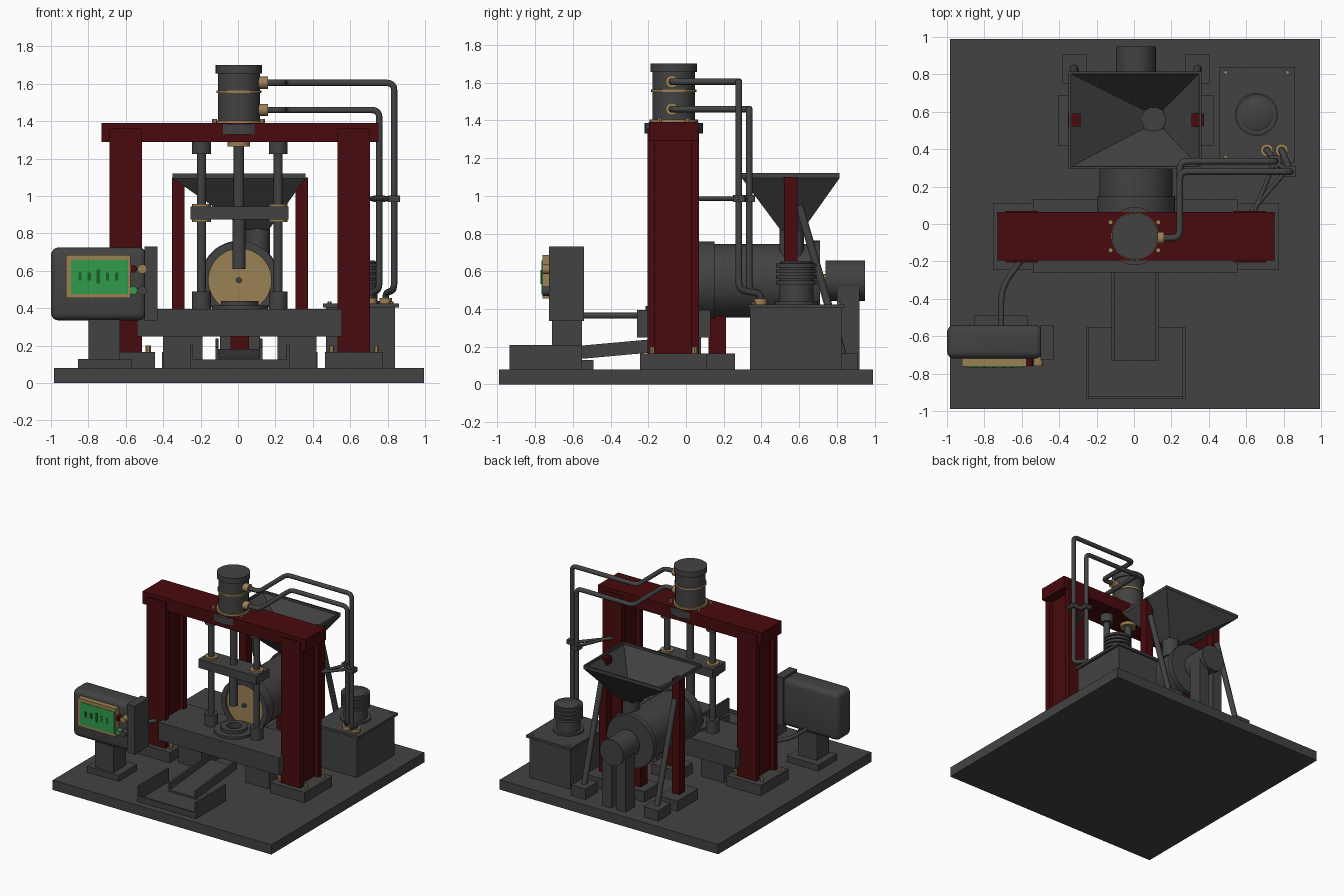
import bpy, bmesh, math
from mathutils import Vector, Matrix

if "Cube" in bpy.data.objects:
    bpy.data.objects.remove(bpy.data.objects["Cube"])


def material(name, rgb):
    m = bpy.data.materials.new(name)
    m.use_nodes = True
    m.diffuse_color = (*rgb, 1)
    m.node_tree.nodes["Principled BSDF"].inputs["Base Color"].default_value = (*rgb, 1)
    return m


GREY = material("dark grey steel", (0.055, 0.055, 0.055))
RED = material("dark red paint", (0.065, 0.003, 0.004))
BRASS = material("brass", (0.33, 0.22, 0.09))
GREEN = material("screen green", (0.03, 0.33, 0.07))
DARKGREEN = material("deep green", (0.01, 0.12, 0.025))


def finish(name, bm, mat, smooth=False):
    bmesh.ops.recalc_face_normals(bm, faces=bm.faces)
    me = bpy.data.meshes.new(name)
    bm.to_mesh(me)
    bm.free()
    me.materials.append(mat)
    ob = bpy.data.objects.new(name, me)
    bpy.context.collection.objects.link(ob)
    if smooth:
        bpy.ops.object.select_all(action="DESELECT")
        ob.select_set(True)
        bpy.context.view_layer.objects.active = ob
        bpy.ops.object.shade_smooth_by_angle(angle=math.radians(35))
    return ob


def box(name, x, y, z, mat=GREY, bevel=0):
    """Box from (min, max) pairs."""
    bm = bmesh.new()
    size = [b - a for a, b in (x, y, z)]
    mid = [(a + b) / 2 for a, b in (x, y, z)]
    bmesh.ops.create_cube(bm, size=1, matrix=Matrix.Translation(mid) @ Matrix.Diagonal((*size, 1)))
    if bevel:
        bmesh.ops.bevel(bm, geom=bm.edges[:], offset=bevel, segments=4, profile=0.5, affect="EDGES")
    return finish(name, bm, mat, bool(bevel))


def lathe(name, profile, loc, mat=GREY, axis="Z", n=40, closed=False):
    """Revolve (radius, height) points about an axis; closed makes a ring."""
    bm = bmesh.new()
    rings = []
    for r, h in profile:
        ring = []
        for i in range(n):
            a = math.tau * i / n
            p = (r * math.cos(a), r * math.sin(a), h)
            ring.append(bm.verts.new({"Z": p, "Y": (p[0], h, p[1]), "X": (h, p[0], p[1])}[axis]))
        rings.append(ring)
    pairs = list(zip(rings, rings[1:])) + ([(rings[-1], rings[0])] if closed else [])
    for a, b in pairs:
        for i in range(n):
            j = (i + 1) % n
            bm.faces.new((a[i], a[j], b[j], b[i]))
    if not closed:
        bm.faces.new(rings[0])
        bm.faces.new(rings[-1])
    bmesh.ops.translate(bm, verts=bm.verts, vec=loc)
    return finish(name, bm, mat, True)


def cyl(name, loc, r, h0, h1, mat=GREY, axis="Z", n=32):
    return lathe(name, [(r, h0), (r, h1)], loc, mat, axis, n)


def pipe(name, points, r, mat=GREY, fillet=0.04):
    """Round tube along a path with rounded corners."""
    pts = [Vector(p) for p in points]
    path = [pts[0]]
    for a, b, c in zip(pts, pts[1:], pts[2:]):
        f = min(fillet, (a - b).length * 0.45, (c - b).length * 0.45)
        s, e = b + (a - b).normalized() * f, b + (c - b).normalized() * f
        path += [s.lerp(b, t).lerp(b.lerp(e, t), t) for t in (0, 0.25, 0.5, 0.75, 1)]
    path.append(pts[-1])
    cu = bpy.data.curves.new(name, "CURVE")
    cu.dimensions = "3D"
    cu.bevel_depth, cu.bevel_resolution, cu.use_fill_caps = r, 3, True
    sp = cu.splines.new("POLY")
    sp.points.add(len(path) - 1)
    for q, p in zip(sp.points, path):
        q.co = (*p, 1)
    sp.use_smooth = True
    cu.materials.append(mat)
    ob = bpy.data.objects.new(name, cu)
    bpy.context.collection.objects.link(ob)


C, PY = 0.01, -0.065   # press centre line
F = 0.08               # floor level
box("base_plate", (-0.985, 0.995), (-0.99, 0.99), (0, F))

# Press frame: two H columns on bolted feet, joined by a beam
for side, s in (("right", -1), ("left", 1)):
    x = C + s * 0.61
    box(side + "_column_foot", (x - 0.155, x + 0.155), (-0.245, 0.11), (F, 0.165))
    box(side + "_column_web", (x - 0.05, x + 0.05), (-0.17, 0.03), (0.165, 1.3), RED)
    for part, y in (("front", (-0.205, -0.165)), ("back", (0.03, 0.07))):
        box(f"{side}_column_{part}_flange", (x - 0.087, x + 0.087), y, (0.165, 1.36), RED)
    for bx in (-0.12, 0.12):
        for by in (-0.18, 0.045):
            cyl(side + "_foot_bolt", (x + bx, by, 0), 0.014, 0.165, 0.2, BRASS, n=6)
box("top_beam", (-0.73, 0.75), (-0.195, 0.065), (1.29, 1.39), RED)

# Press table, legs and die
box("press_table", (-0.54, 0.555), (-0.26, 0.13), (0.25, 0.395))
for side, s in (("right", -1), ("left", 1)):
    x = C + s * 0.305
    box(side + "_table_leg", (x - 0.105, x + 0.105), (-0.2, 0.08), (F, 0.25))
lathe("die_ring", [(0.15, 0), (0.15, 0.02), (0.1, 0.02), (0.1, 0.045), (0.055, 0.045), (0.055, 0)],
      (C, PY, 0.395), closed=True)

# Guide rods, crosshead and ram
box("crosshead", (-0.255, 0.27), (PY - 0.085, PY + 0.085), (0.875, 0.945))
for side, x in (("right", C - 0.205), ("left", C + 0.205)):
    cyl(side + "_guide_rod", (x, PY, 0), 0.024, 0.39, 1.29)
    for part, z, m in (("lower_socket", (0.39, 0.49), GREY), ("upper_socket", (1.225, 1.29), GREY),
                       ("lower_bushing", (0.86, 0.876), BRASS), ("upper_bushing", (0.944, 0.958), BRASS)):
        cyl(f"{side}_{part}", (x, PY, 0), 0.05, *z, m)
cyl("ram_rod", (C - 0.005, PY, 0), 0.028, 0.9, 1.29)
cyl("ram_punch", (C - 0.005, PY, 0), 0.035, 0.61, 0.9)
cyl("ram_gland", (C - 0.005, PY, 0), 0.06, 1.265, 1.295, BRASS)

# Hydraulic cylinder on the beam
cyl("cylinder_mount", (0.005, PY, 0), 0.155, 1.33, 1.385)
cyl("cylinder_flange", (0.005, PY, 0), 0.128, 1.385, 1.405, BRASS)
lathe("cylinder_body", [(0.113, 1.4), (0.113, 1.655), (0.124, 1.655), (0.124, 1.7)], (0.005, PY, 0))
cyl("cylinder_band", (0.005, PY, 0), 0.12, 1.55, 1.563, BRASS)
for bx in (-0.125, 0.13):
    for by in (-0.14, 0.01):
        cyl("cylinder_bolt", (bx, by, 0), 0.014, 1.385, 1.412, BRASS, n=6)

# Hydraulic pipes from cylinder ports to the tank
for name, z, x, y, tx in (("upper", 1.605, 0.835, 0.28, 0.79), ("lower", 1.46, 0.755, 0.335, 0.71)):
    cyl(name + "_port", (0, PY - 0.01, z), 0.033, 0.1, 0.16, BRASS, "X", 24)
    pipe(name + "_pipe", [(0.15, PY - 0.01, z), (0.245, PY - 0.01, z), (0.245, y, z), (x, y, z),
                          (x, y, 0.5), (tx, 0.395, 0.48), (tx, 0.395, 0.42)], 0.018)
    cyl(name + "_tank_fitting", (tx, 0.395, 0), 0.034, 0.425, 0.455, BRASS)
    box(name + "_pipe_clamp", (x - 0.03, x + 0.03), (y - 0.03, y + 0.03), (0.968, 1.003))
pipe("pipe_bracket_long", [(0.62, 0.06, 0.985), (0.82, 0.29, 0.985)], 0.012)
pipe("pipe_bracket_short", [(0.64, 0.06, 0.985), (0.755, 0.335, 0.985)], 0.012)
pipe("pipe_clamp_bar", [(0.72, 0.35, 0.985), (0.86, 0.265, 0.985)], 0.015)

# Hydraulic tank with ribbed motor
box("tank_body", (0.47, 0.84), (0.34, 0.825), (F, 0.405))
box("tank_lid", (0.455, 0.86), (0.33, 0.84), (0.405, 0.425))
for bx, by in ((0.49, 0.81), (0.82, 0.81), (0.49, 0.36), (0.82, 0.36)):
    cyl("tank_lid_bolt", (bx, by, 0), 0.011, 0.425, 0.437, BRASS, n=6)
ribs = [(0.115, 0.425), (0.115, 0.44), (0.09, 0.44)]
for i in range(4):
    z = 0.53 + i * 0.03
    ribs += [(0.09, z), (0.108, z), (0.108, z + 0.02), (0.09, z + 0.02)]
lathe("pump_motor", ribs + [(0.09, 0.645), (0.075, 0.655)], (0.655, 0.585, 0))

# Mixing barrel along the depth, with brass front door
BZ = 0.55
lathe("barrel_front_ring", [(0.208, 0.065), (0.208, 0.15), (0.168, 0.15), (0.168, 0.065)],
      (C, 0, BZ), axis="Y", n=48, closed=True)
cyl("barrel_door", (C, 0, BZ), 0.17, 0.08, 0.14, BRASS, "Y", 48)
cyl("door_hub", (C - 0.005, 0, BZ), 0.016, 0.06, 0.09, GREY, "Y", 16)
lathe("barrel_body", [(0.195, 0.145), (0.195, 0.67), (0.212, 0.67), (0.212, 0.71)], (C, 0, BZ), axis="Y", n=48)
cyl("drive_shaft", (C, 0, BZ), 0.035, 0.7, 0.76, BRASS, "Y")
cyl("drive_motor", (C, 0, BZ), 0.107, 0.74, 0.95, GREY, "Y")
for side, x in (("right", (-0.097, -0.012)), ("left", (0.032, 0.117))):
    box(side + "_motor_leg", x, (0.8, 0.92), (F, BZ - 0.03))
for part, y in (("front", 0.165), ("rear", 0.6)):
    box(part + "_barrel_foot", (-0.11, 0.13), (y - 0.095, y + 0.095), (F, 0.165))
    box(part + "_barrel_support", (-0.04, 0.06), (y - 0.047, y + 0.047), (0.165, 0.38), RED)

# Hopper: open funnel with a vertical rim
bm = bmesh.new()
levels = (((-0.35, 0.36), (0.295, 0.815), 1.12), ((-0.35, 0.36), (0.295, 0.815), 1.095),
          ((0.045, 0.165), (0.5, 0.62), 0.82))
loops = [[bm.verts.new((x[i], y[j], z)) for i, j in ((0, 0), (1, 0), (1, 1), (0, 1))] for x, y, z in levels]
for a, b in zip(loops, loops[1:]):
    for i in range(4):
        j = (i + 1) % 4
        bm.faces.new((a[i], a[j], b[j], b[i]))
hopper = finish("hopper", bm, GREY)
wall = hopper.modifiers.new("wall", "SOLIDIFY")
wall.thickness = 0.018
cyl("hopper_throat", (0.105, 0.56, 0), 0.065, 0.68, 0.85)
for side, s in (("right", -1), ("left", 1)):
    x = C + s * 0.33
    box(side + "_hopper_column", (x - 0.033, x + 0.033), (0.52, 0.59), (0.165, 1.1), RED)
    box(side + "_hopper_foot", (x - 0.085, x + 0.085), (0.42, 0.69), (F, 0.165))
    box(side + "_strut_foot", (x - 0.065, x + 0.065), (0.75, 0.91), (F, 0.165))
    pipe(side + "_strut", [(x, 0.6, 0.95), (x, 0.83, 0.16)], 0.022)

# Discharge chute sloping into the collecting tray
for name, x, h in (("floor", (-0.12, 0.13), 0.015), ("right_wall", (-0.12, -0.105), 0.07),
                   ("left_wall", (0.115, 0.13), 0.07)):
    ob = box("chute_" + name, x, (-0.73, -0.2), (0.12, 0.12 + h))
    for v in ob.data.vertices:
        v.co.z += (v.co.y + 0.73) * 0.09
box("tray_floor", (-0.255, 0.275), (-0.935, -0.55), (F, 0.1))
box("tray_front_wall", (-0.255, 0.275), (-0.935, -0.92), (F, 0.125))
for side, x in (("right", (-0.255, -0.24)), ("left", (0.26, 0.275))):
    box(f"tray_{side}_wall", x, (-0.935, -0.55), (F, 0.21))

# Control panel on its pedestal
box("panel_foot", (-0.855, -0.57), (-0.73, -0.49), (F, 0.13))
box("panel_pillar", (-0.8, -0.63), (-0.71, -0.55), (0.13, 0.34))
box("panel_housing", (-1.0, -0.49), (-0.72, -0.54), (0.335, 0.725), bevel=0.04)
box("panel_side_box", (-0.5, -0.43), (-0.725, -0.54), (0.335, 0.73))
box("screen_frame", (-0.92, -0.575), (-0.762, -0.715), (0.455, 0.685), BRASS)
box("screen", (-0.893, -0.587), (-0.766, -0.75), (0.477, 0.658), GREEN)
for i in range(5):
    x, h = -0.845 + i * 0.049, 0.037 if i == 2 else 0.022
    box("screen_bar", (x - 0.009, x + 0.009), (-0.77, -0.765), (0.57 - h, 0.57 + h), DARKGREEN)
for x, z, r, m in ((-0.56, 0.61, 0.02, RED), (-0.512, 0.61, 0.025, BRASS),
                   (-0.56, 0.495, 0.022, GREEN), (-0.512, 0.495, 0.025, GREY)):
    cyl("panel_button", (x, 0, z), r, -0.76, -0.7, m, "Y", 24)
pipe("panel_cable", [(-0.71, -0.55, 0.365), (-0.71, -0.34, 0.365), (-0.6, -0.19, 0.365)], 0.016, fillet=0.08)
